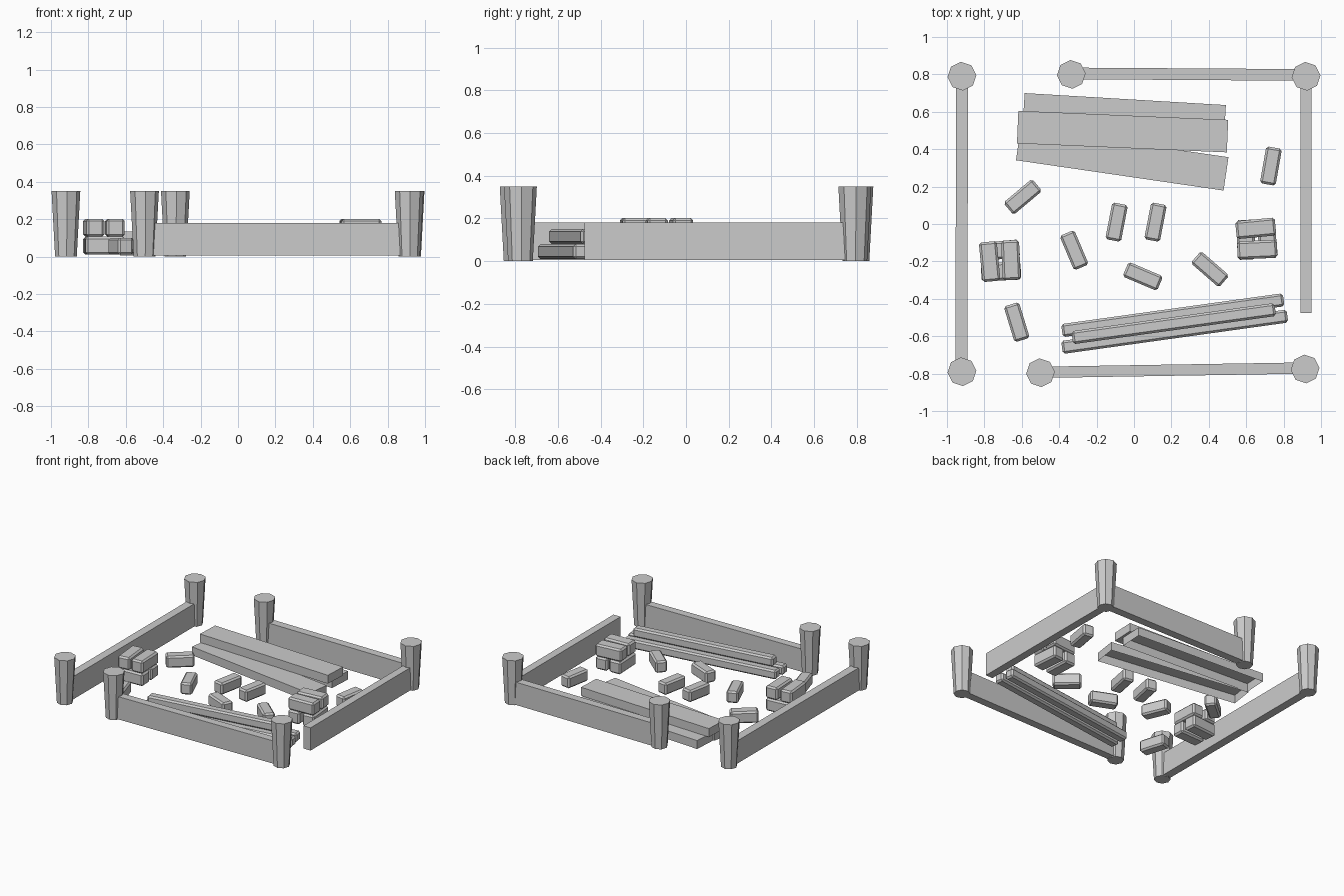
import bpy, bmesh, math
from mathutils import Vector

if "Cube" in bpy.data.objects:
    bpy.data.objects.remove(bpy.data.objects["Cube"], do_unlink=True)

grey = bpy.data.materials.new("plain_grey")
grey.use_nodes = True
grey.diffuse_color = (0.6, 0.6, 0.6, 1)
grey.node_tree.nodes["Principled BSDF"].inputs["Base Color"].default_value = (0.6, 0.6, 0.6, 1)


def finish(bm, name, location, angle=0):
    mesh = bpy.data.meshes.new(name)
    bm.to_mesh(mesh)
    bm.free()
    mesh.materials.append(grey)
    obj = bpy.data.objects.new(name, mesh)
    obj.location = location
    obj.rotation_euler.z = angle
    bpy.context.collection.objects.link(obj)
    return obj


def box(name, x, y, z, size, angle=0, chamfer=0, open_below=False):
    """Box whose underside sits at z, turned about the vertical."""
    bm = bmesh.new()
    bmesh.ops.create_cube(bm, size=1)
    bmesh.ops.scale(bm, vec=size, verts=bm.verts)
    if chamfer:
        bmesh.ops.bevel(bm, geom=bm.edges[:], offset=chamfer, segments=1, affect='EDGES')
    if open_below:
        under = [f for f in bm.faces if f.normal.z < -0.9]
        bmesh.ops.delete(bm, geom=under, context='FACES')
    return finish(bm, name, (x, y, z + size[2] / 2), angle)


def beam(name, start, end, z, width, height, chamfer=0, open_below=False):
    """Long box laid between two points on the ground plan."""
    a, b = Vector(start), Vector(end)
    mid, run = (a + b) / 2, b - a
    return box(name, mid.x, mid.y, z, (run.length, width, height),
               math.atan2(run.y, run.x), chamfer, open_below)


def post(name, x, y, height=0.35):
    """Eight-sided post, wider at the top."""
    bm = bmesh.new()
    bmesh.ops.create_cone(bm, cap_ends=True, segments=8, radius1=0.058,
                          radius2=0.077, depth=height)
    return finish(bm, name, (x, y, height / 2), math.radians(4))


def brick(name, x, y, z, degrees, size=(0.2, 0.085, 0.09)):
    return box(name, x, y, z, size, math.radians(degrees), chamfer=0.012)


# Posts
post("back_right_post", -0.92, 0.79)
post("back_gap_post", -0.335, 0.8)
post("back_left_post", 0.92, 0.79)
post("front_left_post", 0.915, -0.775)
post("front_gap_post", -0.5, -0.795)
post("front_right_post", -0.92, -0.79)

# Low walls between the posts
beam("right_wall", (-0.92, 0.79), (-0.922, -0.79), 0.005, 0.064, 0.175)
beam("left_wall", (0.92, 0.79), (0.92, -0.475), 0.005, 0.06, 0.175)
beam("back_wall", (-0.335, 0.805), (0.92, 0.797), 0.005, 0.062, 0.175)
beam("front_wall", (-0.5, -0.793), (0.915, -0.77), 0.005, 0.06, 0.175)

# Wide planks: two on the ground, one on top
beam("back_plank", (-0.59, 0.61), (0.486, 0.546), 0.005, 0.18, 0.065, open_below=True)
beam("front_plank", (-0.618, 0.43), (0.492, 0.268), 0.005, 0.18, 0.065, open_below=True)
beam("top_plank", (-0.622, 0.518), (0.5, 0.47), 0.07, 0.174, 0.065)

# Narrow rails, stacked the same way
beam("back_rail", (-0.385, -0.57), (0.8, -0.405), 0.01, 0.07, 0.07, 0.012)
beam("front_rail", (-0.385, -0.66), (0.82, -0.492), 0.01, 0.07, 0.07, 0.012)
beam("top_rail", (-0.33, -0.608), (0.755, -0.457), 0.08, 0.07, 0.07, 0.012)

# Scattered bricks: x, y, turn
scattered = [(-0.595, 0.145, 40), (-0.32, -0.14, 113), (-0.093, 0.01, 79), (0.115, 0.01, 79),
             (0.732, 0.31, 80), (0.406, -0.242, -41), (0.047, -0.28, -23), (-0.627, -0.525, 107)]
for i, (x, y, turn) in enumerate(scattered, 1):
    brick(f"loose_brick_{i}", x, y, 0.01, turn)


# Crossed brick stacks, two over two
def stack(name, x, y, turn):
    size = (0.212, 0.096, 0.096)
    for layer in range(2):
        heading = turn + 90 * layer
        across = math.radians(heading + 90)
        for side in (-1, 1):
            brick(f"{name}_layer_{layer + 1}_{'a' if side < 0 else 'b'}",
                  x + side * 0.057 * math.cos(across), y + side * 0.057 * math.sin(across),
                  0.01 + layer * 0.096, heading + side * 1.5, size)


stack("right_brick_stack", -0.715, -0.197, 4)
stack("left_brick_stack", 0.655, -0.08, -86)
